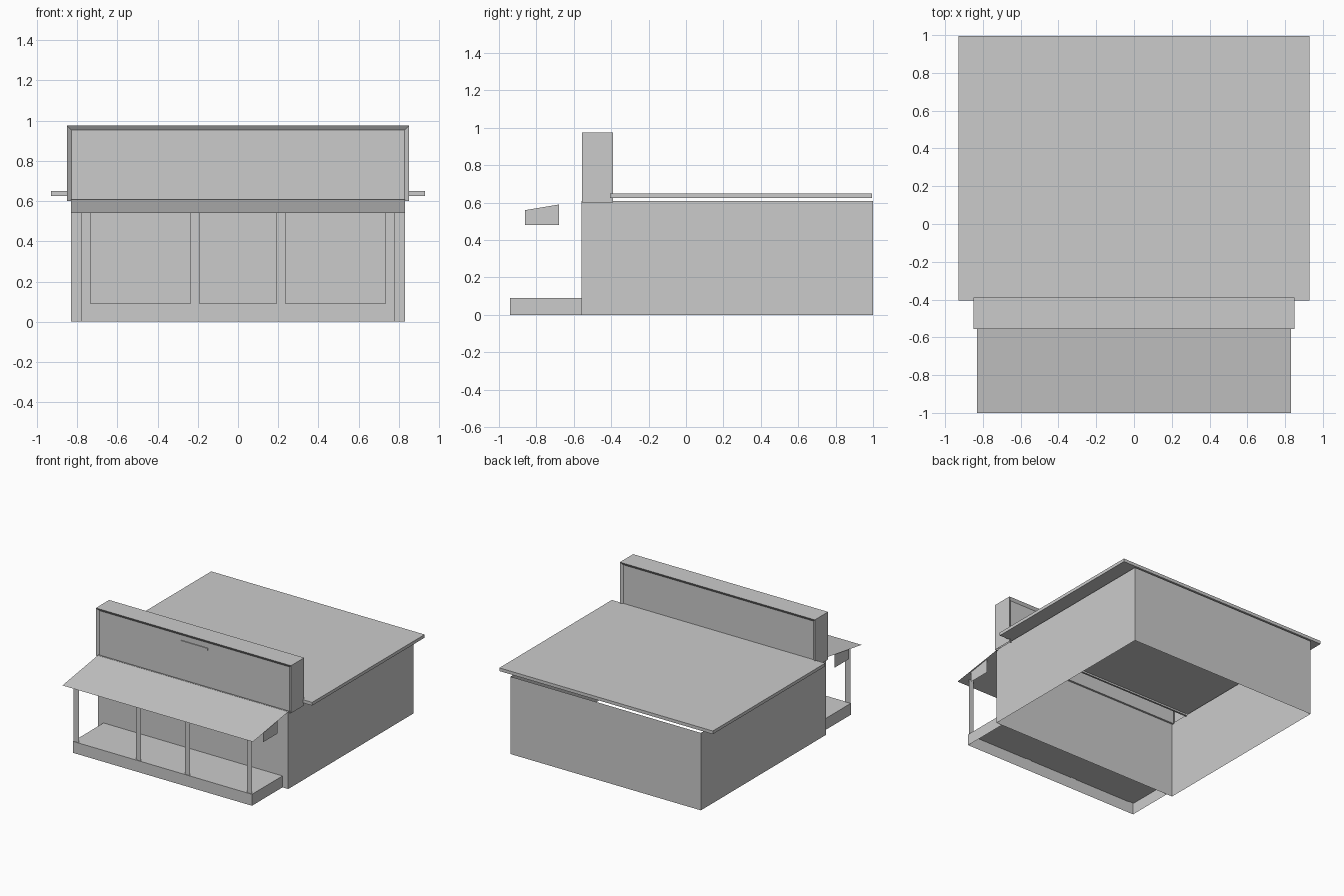
import bpy, bmesh

if "Cube" in bpy.data.objects:
    bpy.data.objects.remove(bpy.data.objects["Cube"], do_unlink=True)

GREY = (0.6, 0.6, 0.6, 1.0)
mat = bpy.data.materials.new("plain_grey")
mat.use_nodes = True
mat.diffuse_color = GREY
mat.node_tree.nodes["Principled BSDF"].inputs["Base Color"].default_value = GREY


def finish(name, bm):
    mesh = bpy.data.meshes.new(name)
    bm.to_mesh(mesh)
    bm.free()
    mesh.materials.append(mat)
    obj = bpy.data.objects.new(name, mesh)
    bpy.context.collection.objects.link(obj)
    return obj


def box(name, x, y, z, open_top=False, open_bottom=False):
    """Box symmetric in x, with optional open ends."""
    bm = bmesh.new()
    bmesh.ops.create_cube(bm, size=1)
    for v in bm.verts:
        v.co = (v.co.x * 2 * x, y[0] + (v.co.y + 0.5) * (y[1] - y[0]),
                z[0] + (v.co.z + 0.5) * (z[1] - z[0]))
    bm.normal_update()
    gone = [f for f in bm.faces if (open_top and f.normal.z > 0.5)
            or (open_bottom and f.normal.z < -0.5)]
    bmesh.ops.delete(bm, geom=gone, context='FACES')
    return finish(name, bm)


def sheet(name, points):
    bm = bmesh.new()
    bm.faces.new([bm.verts.new(p) for p in points])
    return finish(name, bm)


# Main building shell, roof slab and porch deck
box("building_walls", 0.83, (-0.56, 1.0), (0, 0.61), open_top=True, open_bottom=True)
box("roof_slab", 0.93, (-0.405, 0.995), (0.625, 0.65))
box("porch_deck", 0.78, (-0.94, -0.56), (0, 0.09), open_bottom=True)

# False front: hollow parapet with a bevelled, recessed panel on each face
parapet = box("parapet", 0.85, (-0.555, -0.39), (0.6, 0.975), open_bottom=True)
bm = bmesh.new()
bm.from_mesh(parapet.data)
bm.normal_update()
for face in [f for f in bm.faces if abs(f.normal.y) > 0.5]:
    side = 1 if face.normal.y > 0 else -1
    bmesh.ops.inset_individual(bm, faces=[face], thickness=0.03)
    for v in face.verts:
        v.co.y -= side * 0.015
        if v.co.z < 0.7:
            v.co.z = 0.6
bm.to_mesh(parapet.data)
bm.free()

# Thin sign plate on the parapet
box("sign_plate", 0.117, (-0.547, -0.54), (0.895, 0.912))

# Sloping awning sheet
sheet("awning", [(-0.83, -1, 0.54), (0.83, -1, 0.54),
                 (0.83, -0.55, 0.61), (-0.83, -0.55, 0.61)])

# Awning end plates and flat posts
for side, label in ((1, "left"), (-1, "right")):
    end = [(side * 0.82, y, z) for y, z in
           ((-0.86, 0.48), (-0.68, 0.48), (-0.68, 0.59), (-0.86, 0.56))]
    sheet("awning_end_" + label, end[::side])
    for x, place in ((0.755, "outer"), (0.213, "inner")):
        c = side * x
        sheet(f"{place}_post_{label}",
              [(c - 0.022, -0.935, 0.045), (c + 0.022, -0.935, 0.045),
               (c + 0.022, -0.935, 0.55), (c - 0.022, -0.935, 0.55)])
